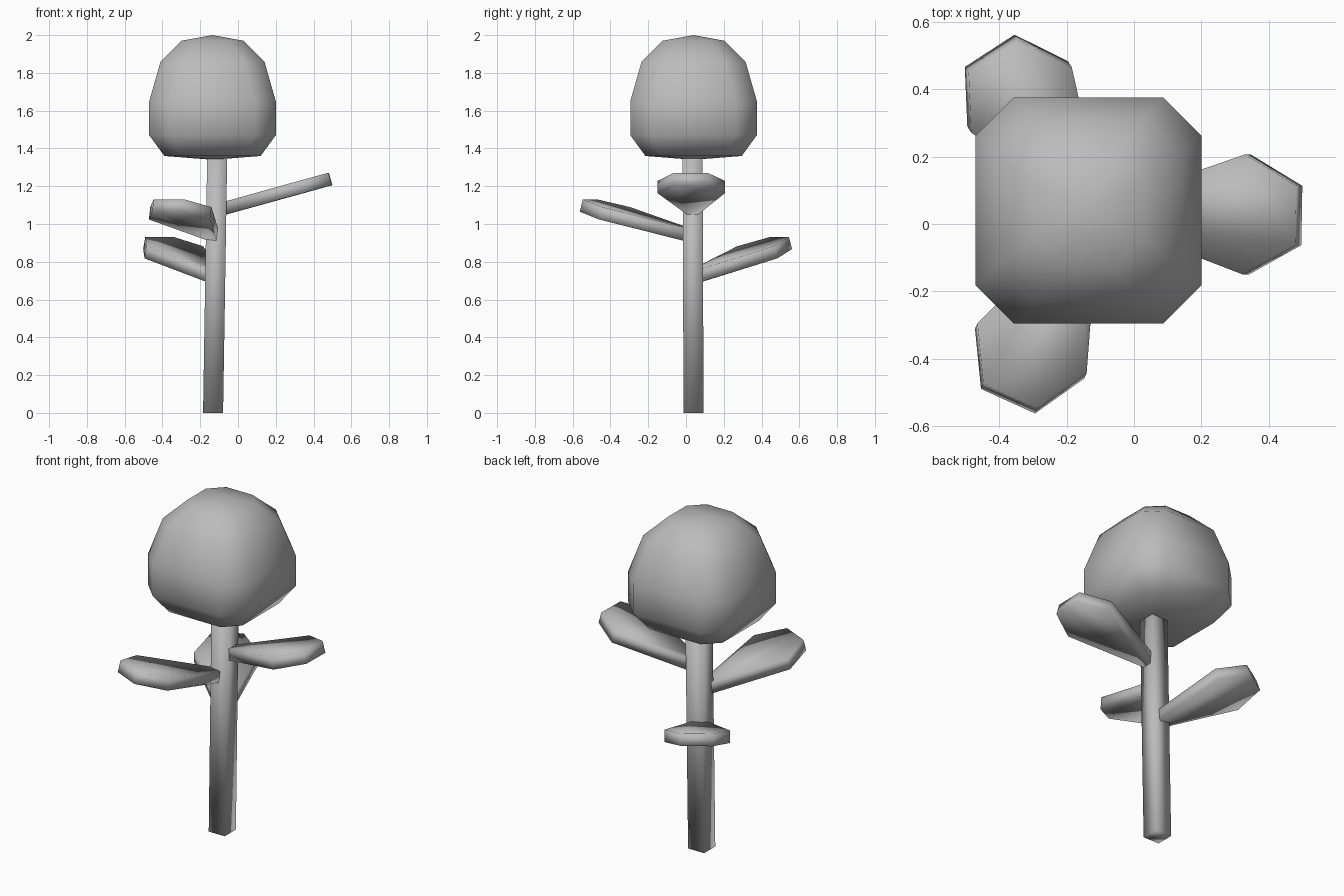
import bpy
import bmesh
from math import radians
from mathutils import Matrix, Vector

cube = bpy.data.objects.get("Cube")
if cube:
    bpy.data.objects.remove(cube, do_unlink=True)

grey = bpy.data.materials.new("plain_grey")
grey.use_nodes = True
COLOUR = (0.5, 0.5, 0.5, 1)
grey.diffuse_color = COLOUR
grey.node_tree.nodes["Principled BSDF"].inputs["Base Color"].default_value = COLOUR


def loft(name, rings, start=None, end=None):
    """Skin a stack of point rings; close the ends with a fan or a flat face."""
    bm = bmesh.new()
    loops = [[bm.verts.new(p) for p in ring] for ring in rings]
    n = len(loops[0])
    for a, b in zip(loops, loops[1:]):
        for i in range(n):
            j = (i + 1) % n
            bm.faces.new((a[i], a[j], b[j], b[i]))
    for loop, apex in ((loops[0], start), (loops[-1], end)):
        if apex is None:
            bm.faces.new(loop)
        else:
            tip = bm.verts.new(apex)
            for i in range(n):
                bm.faces.new((loop[i], loop[(i + 1) % n], tip))
    bmesh.ops.recalc_face_normals(bm, faces=bm.faces)
    for f in bm.faces:
        f.smooth = True
    mesh = bpy.data.meshes.new(name)
    bm.to_mesh(mesh)
    bm.free()
    mesh.materials.append(grey)
    obj = bpy.data.objects.new(name, mesh)
    bpy.context.collection.objects.link(obj)
    return obj


def octagon(half, flat, z):
    """Square of the given half width with its corners cut back to flat."""
    ring = []
    for sx, sy in ((1, 1), (-1, 1), (-1, -1), (1, -1)):
        pair = [(sx * half, sy * flat, z), (sx * flat, sy * half, z)]
        ring += pair if sx == sy else pair[::-1]
    return ring


# Flower head: half width, flat half width, height
profile = [(0.255, 0.17, 1.36), (0.335, 0.222, 1.47), (0.335, 0.222, 1.65),
           (0.275, 0.165, 1.86), (0.165, 0.085, 1.97)]
head = loft("flower_head", [octagon(*p) for p in profile], (0, 0, 1.34), (0, 0, 2))
head.location = (-0.135, 0.04, 0)


# Stem: square and slightly leaning
def square(x, y, z, h=0.053):
    return [(x + sx * h, y + sy * h, z)
            for sx, sy in ((1, 1), (-1, 1), (-1, -1), (1, -1))]


loft("stem", [square(-0.132, 0.04, 0), square(-0.11, 0.035, 1.37)])


# Leaves: thick six-sided plates that point up and outward
def leaf(name, z, yaw, pitch, shift=0):
    side = [(0.045, 0.028), (0.47, 0.178), (0.63, 0.088)]
    outline = [(r, w) for r, w in side] + [(r, -w) for r, w in reversed(side)]
    rings = [[(r + shift, w, h) for r, w in outline] for h in (-0.034, 0.034)]
    obj = loft(name, rings)
    turn = Matrix.Rotation(radians(yaw), 4, 'Z') @ Matrix.Rotation(radians(-pitch), 4, 'Y')
    obj.matrix_world = Matrix.Translation(Vector((-0.118, 0.036, z))) @ turn


leaf("upper_leaf", 1.07, -1, 15.5)
leaf("middle_leaf", 0.935, -114.5, 15)
leaf("lower_leaf", 0.718, 123, 18, -0.042)
